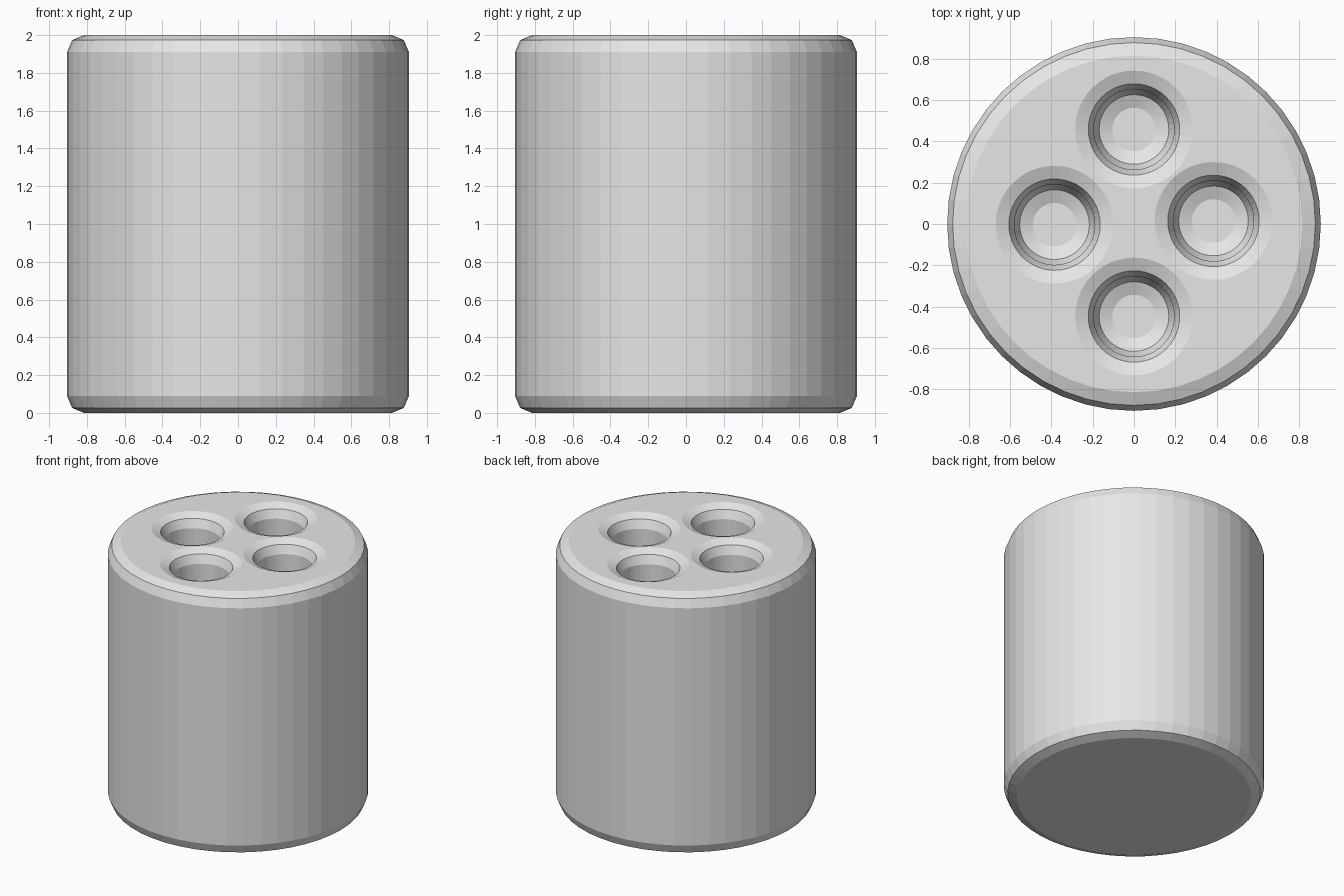
import bpy
import bmesh
import math

if "Cube" in bpy.data.objects:
    bpy.data.objects.remove(bpy.data.objects["Cube"])

R, H, BEVEL = 0.905, 2.0, 0.09
HOLE_R, HOLE_DEPTH = 0.195, 0.4
MID = BEVEL * (1 - math.sqrt(0.5))   # middle point of a two-step rounded edge

grey = bpy.data.materials.new("plain grey")
grey.diffuse_color = (0.8, 0.8, 0.8, 1)
grey.use_nodes = True
grey.node_tree.nodes["Principled BSDF"].inputs["Base Color"].default_value = grey.diffuse_color


def lathe(name, profile, sides, location=(0, 0, 0)):
    """Closed solid of revolution from (radius, z) points, bottom to top."""
    bm = bmesh.new()
    rings = []
    for r, z in profile:
        rings.append([bm.verts.new((r * math.cos(2 * math.pi * i / sides),
                                    r * math.sin(2 * math.pi * i / sides), z))
                      for i in range(sides)])
    for a, b in zip(rings, rings[1:]):
        for i in range(sides):
            j = (i + 1) % sides
            bm.faces.new((a[i], a[j], b[j], b[i]))
    bm.faces.new(rings[0][::-1])
    bm.faces.new(rings[-1])
    mesh = bpy.data.meshes.new(name)
    bm.to_mesh(mesh)
    bm.free()
    mesh.materials.append(grey)
    obj = bpy.data.objects.new(name, mesh)
    obj.location = location
    bpy.context.collection.objects.link(obj)
    return obj


# Body: cylinder with rounded top and bottom edges
body = lathe("cylinder_body", [
    (R - BEVEL, 0), (R - MID, MID), (R, BEVEL),
    (R, H - BEVEL), (R - MID, H - MID), (R - BEVEL, H)], 48)

# Holes: rounded at the rim and at the floor
floor = H - HOLE_DEPTH
hole_profile = [
    (HOLE_R - BEVEL, floor), (HOLE_R - MID, floor + MID), (HOLE_R, floor + BEVEL),
    (HOLE_R, H - BEVEL), (HOLE_R + MID, H - MID), (HOLE_R + BEVEL, H),
    (HOLE_R + BEVEL, H + 0.1)]
cutters = []
for x, y in [(0, 0.458), (0, -0.448), (-0.385, -0.003), (0.385, 0.015)]:
    cutter = lathe("hole_cutter", hole_profile, 48, (x, y, 0))
    cutter.hide_render = True
    mod = body.modifiers.new("hole", 'BOOLEAN')
    mod.operation = 'DIFFERENCE'
    mod.solver = 'EXACT'
    mod.object = cutter
    cutters.append(cutter)

# Apply the cuts and remove the cutters
bpy.context.view_layer.update()
evaluated = body.evaluated_get(bpy.context.evaluated_depsgraph_get())
mesh = bpy.data.meshes.new_from_object(evaluated)
body.modifiers.clear()
body.data = mesh
for cutter in cutters:
    bpy.data.objects.remove(cutter)
